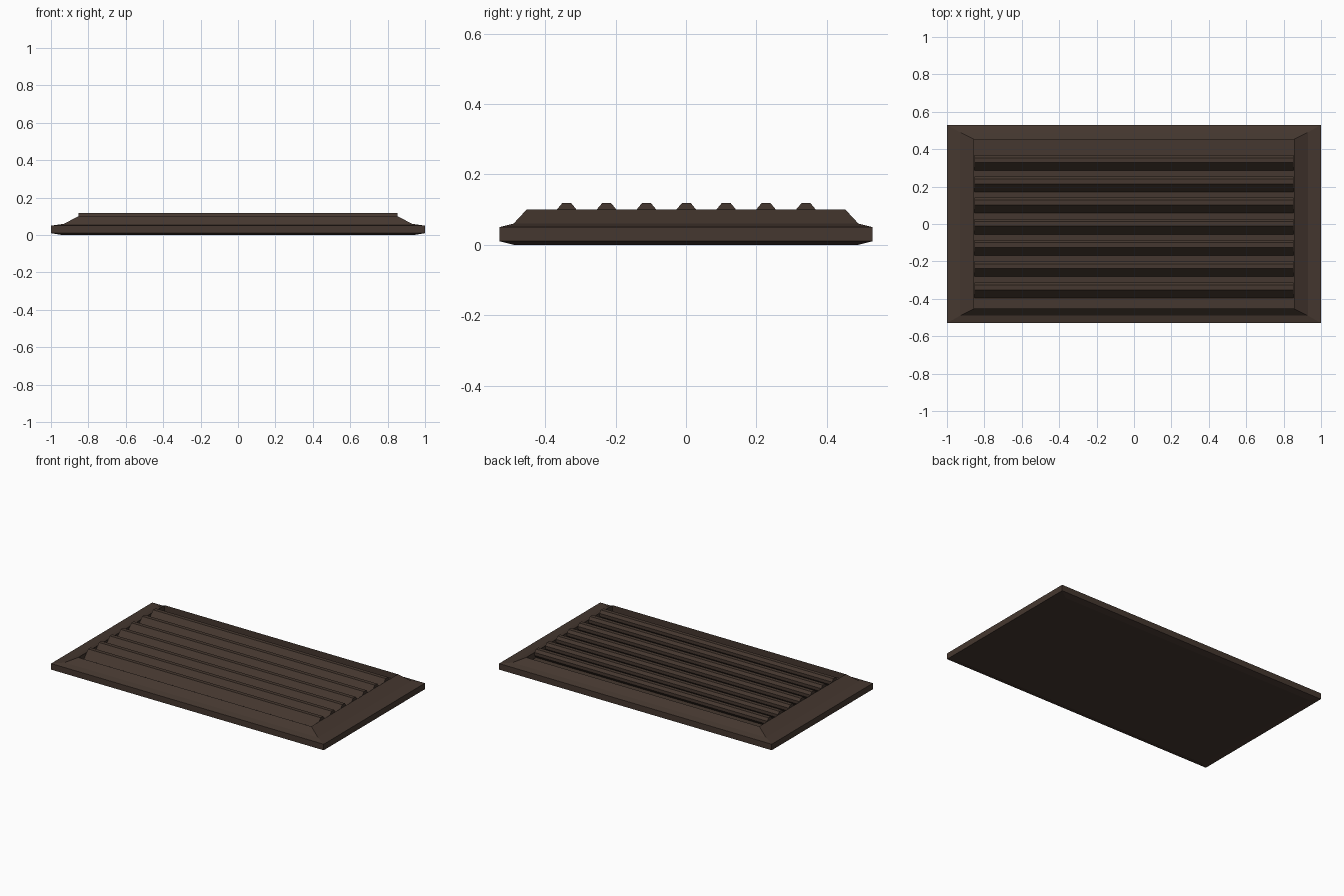
import bpy, bmesh

if "Cube" in bpy.data.objects:
    bpy.data.objects.remove(bpy.data.objects["Cube"])

brown = bpy.data.materials.new("dark_brown")
brown.diffuse_color = (0.06, 0.039, 0.029, 1)
brown.use_nodes = True
brown.node_tree.nodes["Principled BSDF"].inputs["Base Color"].default_value = brown.diffuse_color


def finish(name, bm):
    bmesh.ops.recalc_face_normals(bm, faces=bm.faces)
    me = bpy.data.meshes.new(name)
    bm.to_mesh(me)
    bm.free()
    me.materials.append(brown)
    ob = bpy.data.objects.new(name, me)
    bpy.context.collection.objects.link(ob)
    return ob


# frame tray: stacked rectangular rings, bevelled rim, raised lip, sunk floor
rings = [(0.94, 0.49, 0.0), (1.0, 0.53, 0.01), (1.0, 0.53, 0.05),
         (0.93, 0.49, 0.06), (0.855, 0.453, 0.10), (0.855, 0.453, 0.06)]
bm = bmesh.new()
loops = [[bm.verts.new((sx * x, sy * y, z))
          for sx, sy in ((-1, -1), (1, -1), (1, 1), (-1, 1))]
         for x, y, z in rings]
for a, b in zip(loops, loops[1:]):
    for i in range(4):
        j = (i + 1) % 4
        bm.faces.new((a[i], a[j], b[j], b[i]))
bm.faces.new(loops[0][::-1])
bm.faces.new(loops[-1])
finish("vent_frame", bm)

# louvre slats: tilted bars with chamfered corners, lower part sunk in the tray
profile = [(-0.012, 0.118), (0.014, 0.118), (0.028, 0.101), (0.028, 0.081),
           (-0.015, 0.03), (-0.04, 0.03), (-0.055, 0.047), (-0.055, 0.067)]
for k in range(7):
    y0 = (k - 3) * 0.1133
    bm = bmesh.new()
    l = [bm.verts.new((-0.853, y0 + y, z)) for y, z in profile]
    r = [bm.verts.new((0.853, y0 + y, z)) for y, z in profile]
    n = len(profile)
    for i in range(n):
        j = (i + 1) % n
        bm.faces.new((l[i], l[j], r[j], r[i]))
    bm.faces.new(l[::-1])
    bm.faces.new(r)
    finish("slat_%d" % (k + 1), bm)
